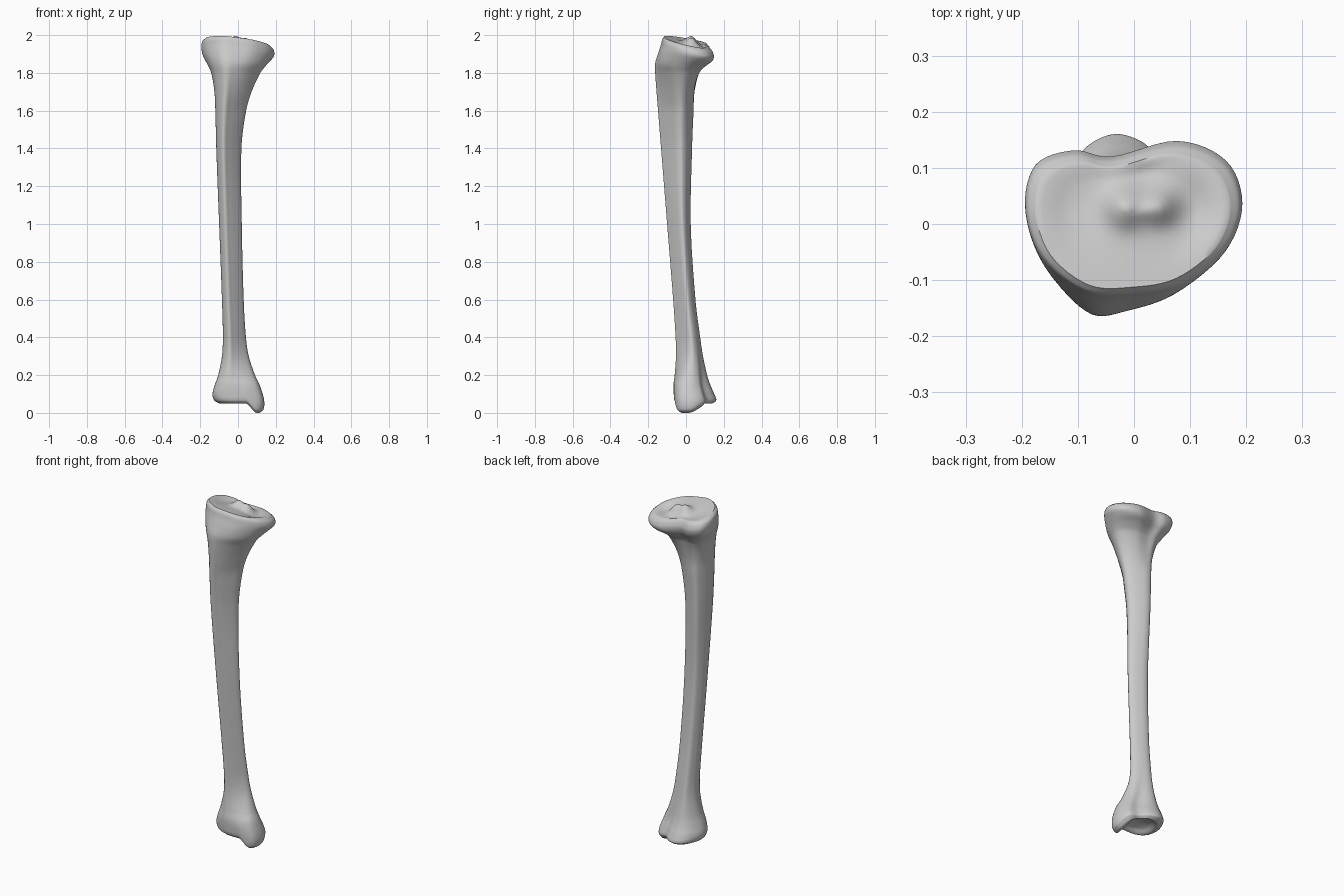
import bpy, bmesh, math
from mathutils import Vector

cube = bpy.data.objects.get("Cube")
if cube:
    bpy.data.objects.remove(cube)

# Unit outlines, counter-clockwise from the front crest
ANKLE = [(-.5, -.95), (0, -1), (.5, -.95), (.9, -.7), (1, -.1), (.8, .4),
         (.4, .55), (.05, .9), (-.35, 1), (-.75, .7), (-1, 0), (-.9, -.65)]
SHAFT = [(-.45, -1), (0, -.75), (.5, -.35), (.9, .05), (1, .35), (.75, .62),
         (.3, .85), (-.2, 1), (-.6, .95), (-.85, .6), (-1, .1), (-.85, -.55)]
PLATEAU = [(-.45, -.95), (0, -.98), (.45, -.85), (.85, -.4), (1, .2), (.85, .75),
           (.4, 1), (-.2, .8), (-.55, .88), (-.9, .7), (-1, .15), (-.85, -.5)]
OUTLINES = [ANKLE, SHAFT, PLATEAU]

# Sections: height, x from, x to, y from, y to, outline blend
SECTIONS = [
    (.05, -.1, .115, -.045, .14, 0),
    (.065, -.125, .135, -.06, .16, 0),
    (.1, -.135, .138, -.065, .15, 0),
    (.15, -.122, .115, -.066, .128, .1),
    (.2, -.105, .09, -.06, .112, .35),
    (.3, -.085, .057, -.053, .09, .8),
    (.4, -.08, .042, -.055, .075, 1),
    (.6, -.085, .03, -.068, .05, 1),
    (1, -.1, .02, -.1, .025, 1),
    (1.4, -.115, .018, -.132, .032, 1),
    (1.6, -.12, .043, -.148, .04, 1),
    (1.7, -.125, .072, -.156, .045, 1.2),
    (1.8, -.142, .118, -.163, .07, 1.5),
    (1.84, -.162, .145, -.163, .1, 1.75),
    (1.88, -.185, .172, -.148, .135, 1.95),
    (1.92, -.194, .192, -.133, .148, 2),
    (1.95, -.19, .188, -.125, .14, 2),
    (1.965, -.175, .17, -.115, .125, 2),
]
STEPS = 6


def smooth(a, b, v):
    t = min(1, max(0, (v - a) / (b - a)))
    return t * t * (3 - 2 * t)


def bump(x, y, cx, cy, size):
    return math.exp(-((x - cx) ** 2 + (y - cy) ** 2) / (2 * size * size))


def curve(a, b, c, d, t):
    return b + t / 2 * (c - a + t * (2 * a - 5 * b + 4 * c - d + t * (3 * (b - c) + d - a)))


def closed_curve(points):
    n = len(points)
    out = []
    for i in range(n):
        quad = [Vector(points[(i + k) % n]) for k in (-1, 0, 1, 2)]
        out += [curve(*quad, s / STEPS) for s in range(STEPS)]
    return out


def section_at(i, t):
    """Cubic blend between section i and the next, allowing uneven heights."""
    def slope(j, k):
        lo, hi = SECTIONS[max(j - 1, 0)], SECTIONS[min(j + 1, len(SECTIONS) - 1)]
        return (hi[k] - lo[k]) / (hi[0] - lo[0])
    a, b = SECTIONS[i], SECTIONS[i + 1]
    h = b[0] - a[0]
    row = [a[0] + h * t]
    for k in range(1, 6):
        s = smooth(0, 1, t)
        row.append(a[k] + (b[k] - a[k]) * s + h * t * (1 - t)
                   * (slope(i, k) * (1 - t) - slope(i + 1, k) * t))
    return row


def shape(x, y, z):
    """Tilt the knee plateau and pull down the inner ankle."""
    knee = smooth(1.78, 1.95, z)
    ankle = 1 - smooth(.05, .17, z)
    drop = smooth(.04, .1, x) * (1 - smooth(.01, .13, y))
    return Vector((x, y, z - knee * (.11 * x + .2 * y) - ankle * .05 * drop))


def ring_points(row):
    z, x0, x1, y0, y1, mix = row
    mix = min(1.999, max(0, mix))
    i = int(mix)
    pairs = zip(OUTLINES[i], OUTLINES[i + 1])
    flat = closed_curve([Vector(p).lerp(Vector(q), mix - i) for p, q in pairs])
    xs, ys = [p.x for p in flat], [p.y for p in flat]

    def fit(v, values, lo, hi):
        return lo + (hi - lo) * (v - min(values)) / (max(values) - min(values))
    return [(fit(p.x, xs, x0, x1), fit(p.y, ys, y0, y1), z) for p in flat]


bm = bmesh.new()


def bridge(lower, upper):
    n = len(lower)
    for i in range(n):
        j = (i + 1) % n
        bm.faces.new((lower[i], lower[j], upper[j], upper[i]))


# Bone wall: lofted from ankle to knee
rows = [section_at(i, s / STEPS) for i in range(len(SECTIONS) - 1) for s in range(STEPS)]
rows.append(SECTIONS[-1])
outlines = [ring_points(r) for r in rows]
rings = [[bm.verts.new(shape(*p)) for p in pts] for pts in outlines]
for low, high in zip(rings, rings[1:]):
    bridge(low, high)


def cap(ring, outline, relief, flip):
    """Close an end with shrinking rings carrying a surface relief."""
    n = len(outline)
    cx, cy = (sum(p[k] for p in outline) / n for k in (0, 1))
    count = 14

    def place(p, f):
        x, y = cx + (p[0] - cx) * f, cy + (p[1] - cy) * f
        v = shape(x, y, p[2])
        v.z += relief(x, y) * smooth(0, .35, 1 - f)
        return bm.verts.new(v)
    for k in range(1, count):
        inner = [place(p, 1 - k / count) for p in outline]
        bridge(*((inner, ring) if flip else (ring, inner)))
        ring = inner
    tip = place(outline[0], 0)
    for i in range(n):
        a, b = ring[i], ring[(i + 1) % n]
        bm.faces.new((b, a, tip) if flip else (a, b, tip))


def knee_relief(x, y):
    spines = .036 * bump(x, y, -.015, .03, .025) + .034 * bump(x, y, .045, .03, .022)
    dishes = .01 * bump(x, y, -.1, .03, .05) + .018 * bump(x, y, .11, .02, .045)
    return spines - dishes - .012 * bump(x, y, .01, .11, .03)


def ankle_relief(x, y):
    return .03 * bump(x, y, -.01, .04, .06)


# Knee plateau and ankle socket
cap(rings[-1], outlines[-1], knee_relief, False)
cap(rings[0], outlines[0], ankle_relief, True)
bmesh.ops.recalc_face_normals(bm, faces=bm.faces)

mesh = bpy.data.meshes.new("shin_bone")
bm.to_mesh(mesh)
bm.free()
bone = bpy.data.objects.new("shin_bone", mesh)
bpy.context.collection.objects.link(bone)

# Pale grey bone colour
grey = bpy.data.materials.new("pale_grey")
grey.use_nodes = True
grey.diffuse_color = (.6, .6, .6, 1)
grey.node_tree.nodes["Principled BSDF"].inputs["Base Color"].default_value = (.6, .6, .6, 1)
mesh.materials.append(grey)

bpy.context.view_layer.objects.active = bone
bone.select_set(True)
bpy.ops.object.shade_smooth_by_angle(angle=math.radians(50))
